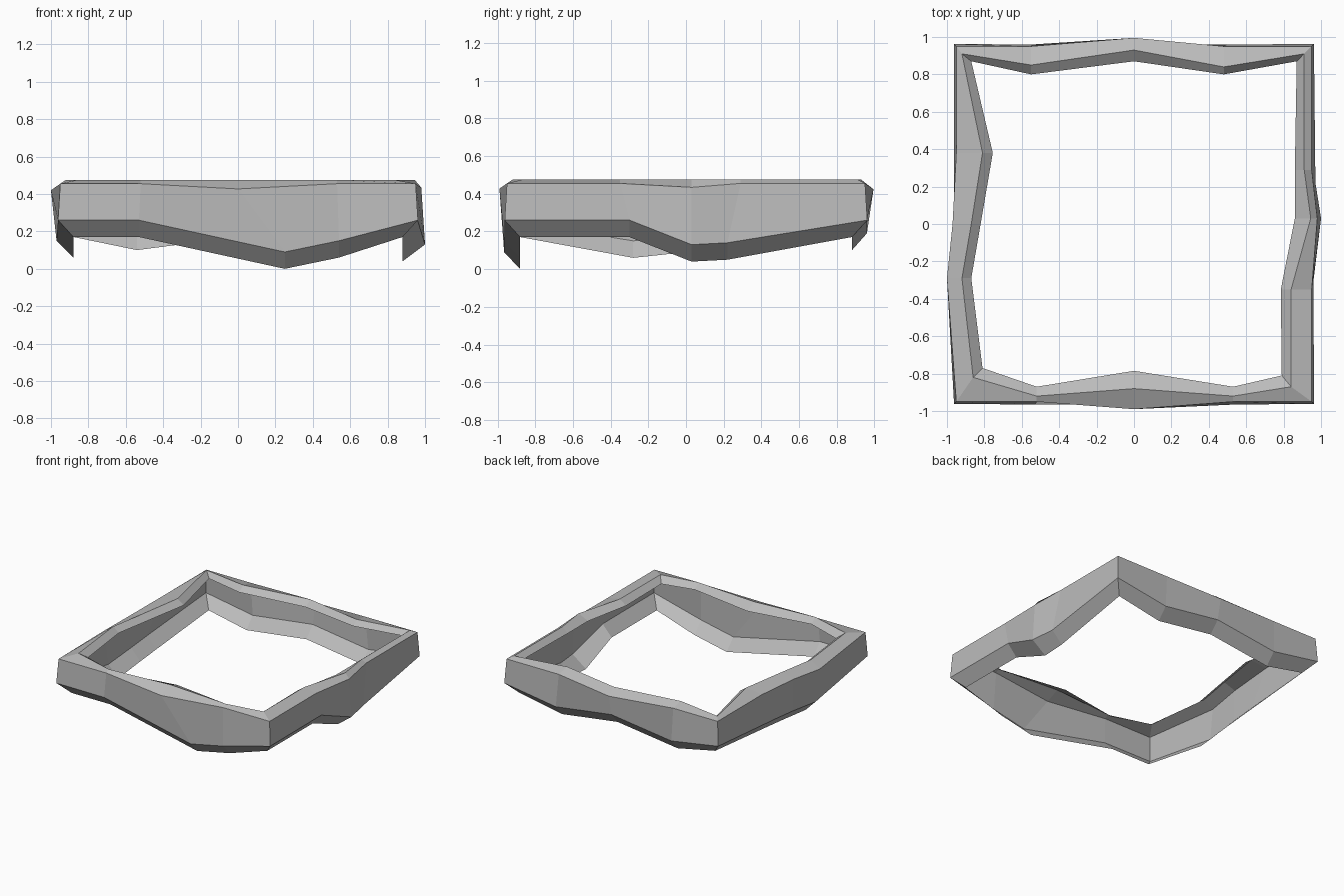
import bpy
import bmesh
from mathutils import Vector

cube = bpy.data.objects.get("Cube")
if cube:
    bpy.data.objects.remove(cube, do_unlink=True)

# Heights and corner sizes shared by all four rails
LIP_Z, RIDGE_Z, SHOULDER_Z, WALL_Z = 0.435, 0.475, 0.455, 0.26
SHOULDER, WALL, HEM = 0.95, 0.962, 0.88
HEM_DROP = 0.09


def column(lip, ridge, shoulder, wall, hem, dip):
    """One cross-section from the inner lip, over the top and down to the hem."""
    bulge = max(0, shoulder.length_squared and max(abs(shoulder.x), abs(shoulder.y)) - SHOULDER)
    return [
        (*lip, LIP_Z),
        (*ridge, RIDGE_Z),
        (*shoulder, SHOULDER_Z - 0.7 * bulge),
        (*wall, WALL_Z - dip),
        (*hem, WALL_Z - dip - HEM_DROP),
    ]


def corner(sx, sy, lip, ridge):
    def square(size):
        return Vector((sx * size, sy * size))
    return column(Vector(lip), Vector(ridge), square(SHOULDER), square(WALL), square(HEM), 0)


def rail(place, stations):
    """Sections along one side; each row gives positions along the side,
    outward distances, and how far the lower edge hangs down."""
    result = []
    for top_u, low_u, lip, ridge, shoulder, wall, dip in stations:
        result.append(column(place(top_u, lip), place(top_u, ridge), place(top_u, shoulder),
                             place(low_u, wall), place(low_u, HEM), dip))
    return result


# Cross-sections in order around the frame, starting at the front -x corner
sections = [corner(-1, -1, (-0.81, -0.77), (-0.86, -0.82))]
sections += rail(lambda u, w: Vector((u, -w)), [
    (-0.52, -0.53, 0.87, 0.92, 0.95, 0.965, 0),
    (0, 0.25, 0.785, 0.88, 0.99, 0.965, 0.17),
    (0.53, 0.54, 0.87, 0.92, 0.95, 0.965, 0.11),
])
sections.append(corner(1, -1, (0.79, -0.81), (0.84, -0.87)))
sections += rail(lambda u, w: Vector((w, u)), [
    (-0.35, -0.3, 0.785, 0.84, 0.95, 0.96, 0),
    (0.03, 0.03, 0.86, 0.945, 0.98, 1, 0.13),
    (0.29, 0.22, 0.86, 0.91, 0.95, 0.97, 0.12),
])
sections.append(corner(1, 1, (0.87, 0.87), (0.91, 0.91)))
sections += rail(lambda u, w: Vector((u, w)), [
    (0.48, 0.5, 0.8, 0.84, 0.95, 0.96, 0.07),
    (0, 0, 0.87, 0.93, 0.995, 0.96, 0),
    (-0.55, -0.54, 0.8, 0.85, 0.95, 0.96, 0.07),
])
sections.append(corner(-1, 1, (-0.87, 0.87), (-0.92, 0.91)))
sections += rail(lambda u, w: Vector((-w, u)), [
    (0.38, 0.21, 0.755, 0.81, 0.95, 0.962, 0.06),
    (0, 0, 0.82, 0.87, 0.97, 0.962, 0.08),
    (-0.29, -0.28, 0.87, 0.92, 1, 0.97, 0.11),
])

# Skin the sections into one open, thin shell
bm = bmesh.new()
loops = [[bm.verts.new(point) for point in section] for section in sections]
for index, here in enumerate(loops):
    ahead = loops[(index + 1) % len(loops)]
    for level in range(len(here) - 1):
        bm.faces.new((here[level], here[level + 1], ahead[level + 1], ahead[level]))
mesh = bpy.data.meshes.new("draped_frame")
bm.to_mesh(mesh)
bm.free()

frame = bpy.data.objects.new("draped_frame", mesh)
bpy.context.collection.objects.link(frame)

# Single plain grey
grey = bpy.data.materials.new("plain_grey")
grey.use_nodes = True
colour = (0.5, 0.5, 0.5, 1)
grey.diffuse_color = colour
grey.node_tree.nodes["Principled BSDF"].inputs["Base Color"].default_value = colour
mesh.materials.append(grey)
